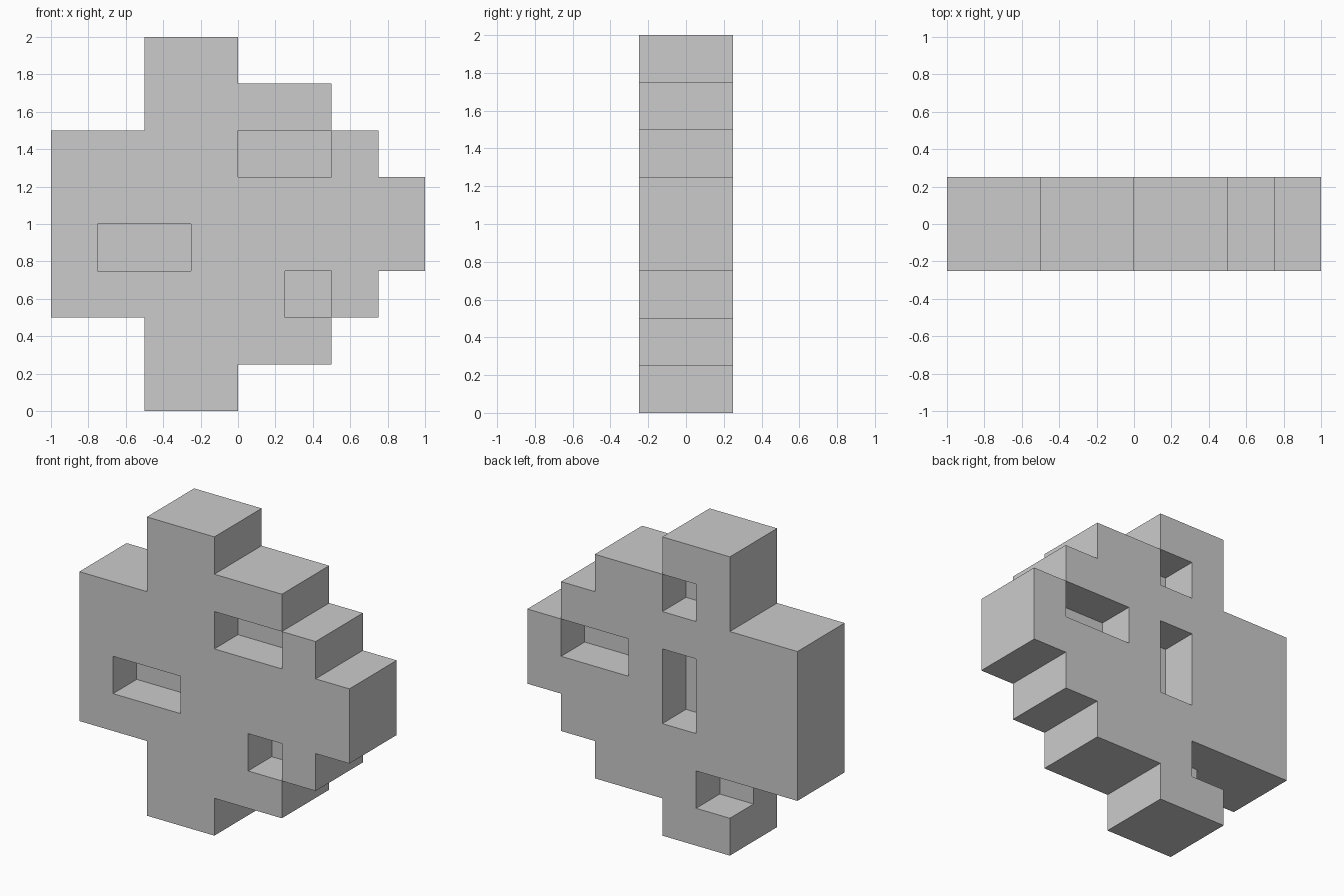
import bpy, bmesh
from mathutils import Vector

if "Cube" in bpy.data.objects:
    bpy.data.objects.remove(bpy.data.objects["Cube"])

U = 0.25  # size of one block

# Block outline: first and last column of each row, bottom to top
rows = [(2, 4), (2, 6), (0, 7), (0, 8), (0, 8), (0, 7), (2, 6), (2, 4)]
solid = {(x, y, z) for z, (a, b) in enumerate(rows)
         for x in range(a, b) for y in (0, 1)}

# Recesses one block deep: layer (0 front, 1 back), columns, rows
recesses = [
    (0, (4, 6), (5, 6)),  # front upper slot
    (0, (1, 3), (3, 4)),  # front left slot
    (0, (5, 6), (2, 3)),  # front lower square
    (1, (3, 4), (6, 7)),  # back upper square
    (1, (5, 7), (4, 5)),  # back right slot
    (1, (3, 4), (3, 5)),  # back upright slot
    (1, (2, 3), (1, 2)),  # back lower corner notch
]
for y, xs, zs in recesses:
    for x in range(*xs):
        for z in range(*zs):
            solid.discard((x, y, z))

# Skin: a quad wherever a solid block meets empty space
bm = bmesh.new()
for cell in sorted(solid):
    centre = Vector(((cell[0] - 3.5) * U, (cell[1] - 0.5) * U, (cell[2] + 0.5) * U))
    for axis in range(3):
        for sign in (-1, 1):
            near = list(cell)
            near[axis] += sign
            if tuple(near) in solid:
                continue
            n, u, v = Vector(), Vector(), Vector()
            n[axis] = sign * U / 2
            u[(axis + 1) % 3] = U / 2
            v[(axis + 2) % 3] = sign * U / 2
            corners = (-u - v, u - v, u + v, v - u)
            bm.faces.new([bm.verts.new(centre + n + c) for c in corners])
bmesh.ops.remove_doubles(bm, verts=bm.verts, dist=0.001)

mesh = bpy.data.meshes.new("stepped_block")
bm.to_mesh(mesh)
bm.free()
bpy.context.collection.objects.link(bpy.data.objects.new("stepped_block", mesh))
